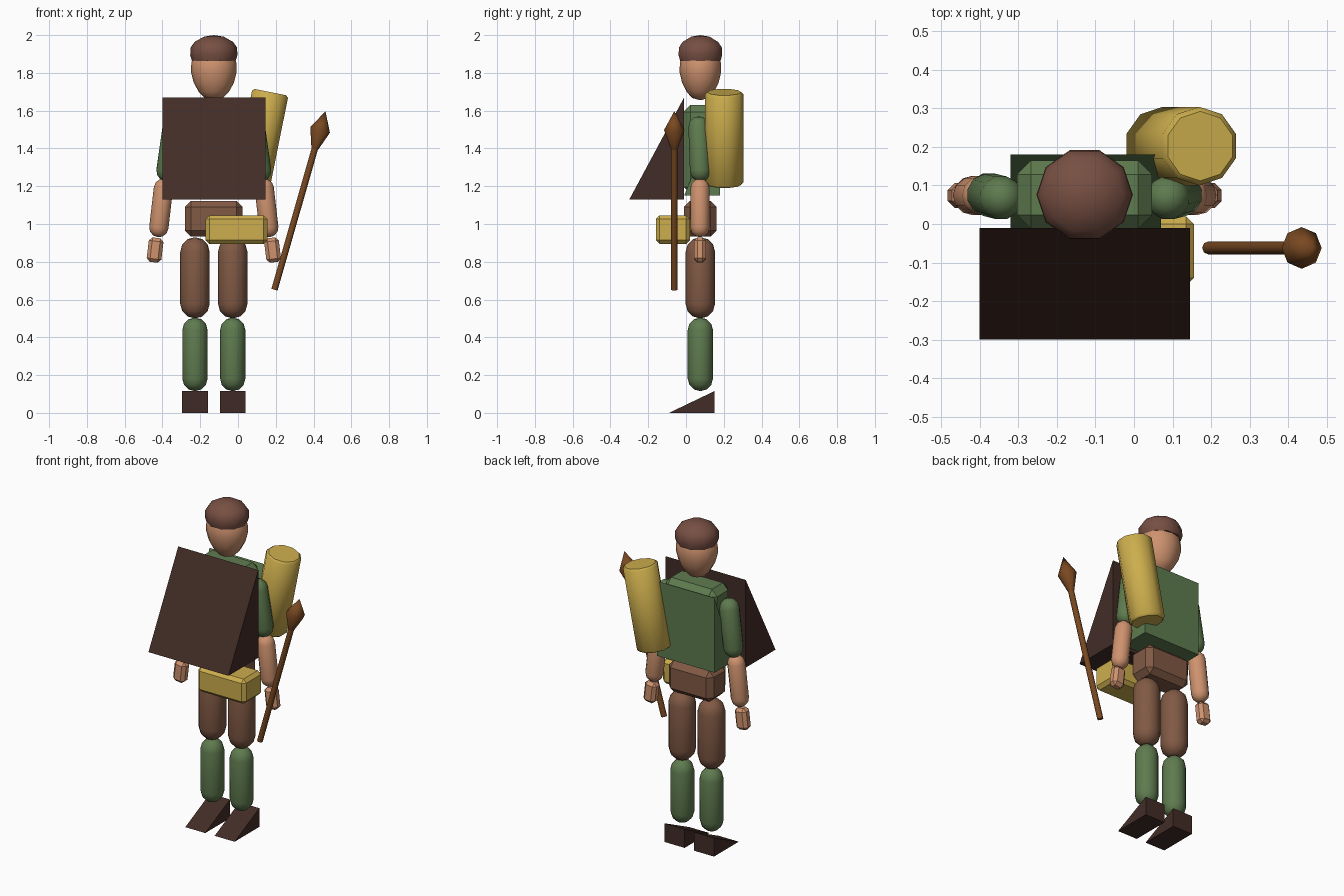
import bpy, bmesh, math
from mathutils import Vector

if "Cube" in bpy.data.objects:
    bpy.data.objects.remove(bpy.data.objects["Cube"])

CX, CY = -0.128, 0.076      # body axis


def material(name, r, g, b):
    m = bpy.data.materials.new(name)
    m.diffuse_color = [(c / 255) ** 2.2 for c in (r, g, b)] + [1]
    m.use_nodes = True
    m.node_tree.nodes["Principled BSDF"].inputs["Base Color"].default_value = m.diffuse_color
    return m


SKIN = material("skin", 205, 145, 110)
HAIR = material("cap_brown", 118, 80, 68)
GREEN = material("green", 95, 122, 80)
BROWN = material("trouser_brown", 128, 90, 70)
DARK = material("dark_leather", 68, 48, 43)
GOLD = material("gold", 203, 172, 78)
WOOD = material("wood", 120, 74, 38)


def finish(bm, name, mat, smooth=None):
    bmesh.ops.recalc_face_normals(bm, faces=bm.faces)
    me = bpy.data.meshes.new(name)
    bm.to_mesh(me)
    bm.free()
    ob = bpy.data.objects.new(name, me)
    bpy.context.collection.objects.link(ob)
    me.materials.append(mat)
    if smooth:
        bpy.ops.object.select_all(action='DESELECT')
        ob.select_set(True)
        bpy.context.view_layer.objects.active = ob
        bpy.ops.object.shade_smooth_by_angle(angle=math.radians(smooth))
    return ob


def box(name, centre, size, mat, bevel=0.0, tilt=0.0):
    bm = bmesh.new()
    bmesh.ops.create_cube(bm, size=1)
    bmesh.ops.scale(bm, vec=size, verts=bm.verts)
    if bevel:
        bmesh.ops.bevel(bm, geom=bm.edges[:], offset=bevel, segments=1,
                        affect='EDGES', profile=0.5)
    ob = finish(bm, name, mat)
    ob.location = centre
    ob.rotation_euler.y = tilt
    return ob


def wedge(name, x0, x1, profile, mat):
    """Triangular (y, z) profile extruded along x."""
    bm = bmesh.new()
    f = bm.faces.new([bm.verts.new((x0, y, z)) for y, z in profile])
    ext = bmesh.ops.extrude_face_region(bm, geom=[f])["geom"]
    bmesh.ops.translate(bm, vec=(x1 - x0, 0, 0),
                        verts=[v for v in ext if isinstance(v, bmesh.types.BMVert)])
    return finish(bm, name, mat)


def lathe(name, start, end, profile, mat, sides=10, smooth=45, squash=1.0):
    """Revolve (radius, distance) points about the line start -> end."""
    start, end = Vector(start), Vector(end)
    bm = bmesh.new()
    rings = []
    for r, h in profile:
        n = 1 if r == 0 else sides
        rings.append([bm.verts.new((r * math.cos(2 * math.pi * i / sides),
                                    squash * r * math.sin(2 * math.pi * i / sides), h))
                      for i in range(n)])
    for a, b in zip(rings, rings[1:]):
        for i in range(sides):
            j = (i + 1) % sides
            if len(a) == 1:
                bm.faces.new((a[0], b[j], b[i]))
            elif len(b) == 1:
                bm.faces.new((a[i], a[j], b[0]))
            else:
                bm.faces.new((a[i], a[j], b[j], b[i]))
    for ring in (rings[0], rings[-1]):
        if len(ring) > 1:
            bm.faces.new(ring)
    ob = finish(bm, name, mat, smooth)
    ob.location = start
    d = end - start
    if abs(d.x) + abs(d.y) > 1e-6:
        ob.rotation_euler = d.to_track_quat('Z', 'Y').to_euler()
    return ob


def capsule(name, a, b, r, mat, squash=1.0):
    """Round-ended limb whose overall ends are a and b."""
    L = (Vector(b) - Vector(a)).length
    arc = [(r * math.sin(math.pi / 6 * k), r * (1 - math.cos(math.pi / 6 * k)))
           for k in range(4)]
    prof = arc + [(q, L - h) for q, h in reversed(arc)]
    return lathe(name, a, b, prof, mat, 12, 45, squash)


# head and cap
egg = [(0, 0), (.048, .012), (.080, .045), (.106, .092), (.121, .15),
       (.119, .20), (.098, .25), (.055, .285), (0, .295)]
lathe("head", (CX, CY, 1.655), (CX, CY, 2), egg, SKIN, 12, 45, 0.91)
cap = [(0, 0), (.116, 0), (.125, .03), (.123, .07), (.102, .10), (.052, .128), (0, .136)]
lathe("cap", (CX, CY, 1.864), (CX, CY, 2), cap, HAIR, 10, 45, 0.97)

# torso, back panel, hips and chest plate
box("torso", (CX, CY, 1.395), (.35, .178, .47), GREEN, .036)
wedge("back_panel", -.32, .07, [(-.01, 1.15), (.18, 1.15), (.18, 1.61)], GREEN)
box("hips", (CX, CY, 1.028), (.305, .172, .19), BROWN, .032)
wedge("chest_plate", -.40, .145, [(-.30, 1.13), (-.01, 1.13), (-.01, 1.67)], DARK)

# limbs
for s, side in ((-1, "right"), (1, "left")):
    def p(dx, y, z):
        return (CX + s * dx, y, z)
    capsule("upper_arm_" + side, p(.208, .066, 1.57), p(.257, .078, 1.225), .057, GREEN)
    capsule("forearm_" + side, p(.261, .074, 1.24), p(.297, .074, .93), .051, SKIN)
    box("hand_" + side, p(.311, .074, .862), (.078, .064, .13), SKIN, .018, -s * .12)
    capsule("thigh_" + side, p(.1, CY, .93), p(.1, CY - .0001, .50), .078, BROWN)
    capsule("shin_" + side, p(.1, CY, .505), p(.1, CY - .0001, .115), .067, GREEN)
    wedge("foot_" + side, CX + s * .1 - .068, CX + s * .1 + .068,
          [(-.09, 0), (.15, 0), (.15, .115)], DARK)

# belt pouch
box("pouch", (-.008, -.07, .97), (.326, .18, .152), GOLD, .02)

# quiver on the back
lathe("quiver", (.073, .202, 1.208), (.172, .202, 1.70),
      [(.09, 0), (.102, .012), (.102, .488), (.09, .50)], GOLD, 10, 46)

# spear
lathe("spear_shaft", (.193, -.062, .652), (.407, -.062, 1.40),
      [(.017, 0), (.017, .778)], WOOD, 8, 46)
lathe("spear_head", (.406, -.062, 1.397), (.463, -.062, 1.597),
      [(.018, 0), (.054, .105), (0, .208)], WOOD, 8, 46)
